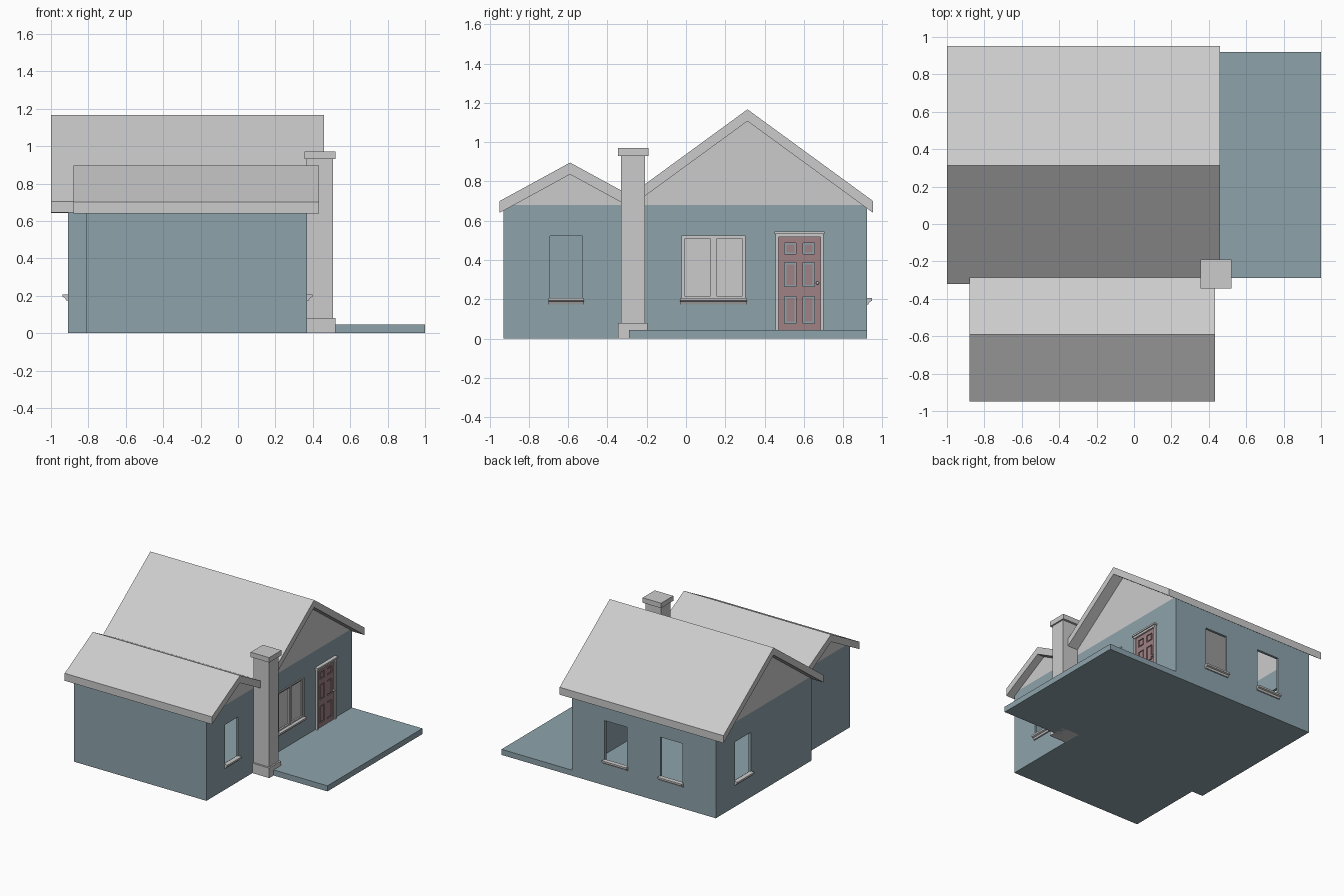
import bpy, bmesh
from math import radians

if "Cube" in bpy.data.objects:
    bpy.data.objects.remove(bpy.data.objects["Cube"])


def material(name, rgb):
    m = bpy.data.materials.new(name)
    m.diffuse_color = (*rgb, 1)
    m.use_nodes = True
    m.node_tree.nodes["Principled BSDF"].inputs["Base Color"].default_value = m.diffuse_color
    return m


WALL = material("wall_paint", (0.27, 0.37, 0.41))
DOOR = material("door_paint", (0.35, 0.22, 0.235))


def finish(name, bm, mat=None):
    bmesh.ops.recalc_face_normals(bm, faces=bm.faces)
    me = bpy.data.meshes.new(name)
    bm.to_mesh(me)
    bm.free()
    ob = bpy.data.objects.new(name, me)
    bpy.context.collection.objects.link(ob)
    if mat:
        me.materials.append(mat)
    return ob


def prism(name, pts, a, b, axis="x", mat=None):
    """Extrude a 2D profile along x (points are y, z) or z (points are x, y)."""
    bm = bmesh.new()
    put = (lambda p, t: (t, *p)) if axis == "x" else (lambda p, t: (*p, t))
    lo = [bm.verts.new(put(p, a)) for p in pts]
    hi = [bm.verts.new(put(p, b)) for p in pts]
    bm.faces.new(lo)
    bm.faces.new(hi)
    n = len(pts)
    for i in range(n):
        j = (i + 1) % n
        bm.faces.new((lo[i], lo[j], hi[j], hi[i]))
    return finish(name, bm, mat)


def box(name, x, y, z, mat=None):
    return prism(name, [(x[0], y[0]), (x[1], y[0]), (x[1], y[1]), (x[0], y[1])], *z, "z", mat)


def cut(target, cutter):
    m = target.modifiers.new("cut", "BOOLEAN")
    m.object = cutter
    m.operation = "DIFFERENCE"
    m.solver = "EXACT"
    bpy.context.view_layer.objects.active = target
    bpy.ops.object.modifier_apply(modifier=m.name)
    bpy.data.objects.remove(cutter)


def footprint(t):
    """L-shaped house outline, inset by t."""
    r = 0.37 - t
    return [(-0.81 + t, -0.93 + t), (r, -0.93 + t), (r, 0.92 - t),
            (-0.91 + t, 0.92 - t), (-0.91 + t, -0.30 + t), (-0.81 + t, -0.30 + t)]


# Hollow walls with a floor
T = 0.02
walls = prism("walls", footprint(0), 0, 0.68, "z", WALL)
cut(walls, prism("cutter", footprint(T), 0.03, 1, "z"))


# Window openings, each with a moulded sill
def sill(x, y, width, angle):
    prof = [(0.01, 0.172), (-0.008, 0.175), (-0.015, 0.188), (-0.027, 0.193),
            (-0.027, 0.207), (0.01, 0.207)]
    ob = prism("window_sill", prof, -width / 2, width / 2)
    ob.location = (x, y, 0)
    ob.rotation_euler.z = radians(angle)


def window(x, y, width, angle):
    h, d = width / 2, 0.05
    dx, dy = (h, d) if angle in (0, 180) else (d, h)
    cut(walls, box("cutter", (x - dx, x + dx), (y - dy, y + dy), (0.2, 0.522)))
    sill(x, y, width + 0.016, angle)


window(0.37, -0.61, 0.166, 90)
window(0.37, 0.14, 0.325, 90)
window(-0.91, 0.575, 0.2, -90)
window(-0.515, 0.92, 0.2, 180)
window(-0.02, 0.92, 0.2, 180)


# Double window: frame, two sashes and panes
def frame(name, x, y, z, w):
    box(name, x, (y[0], y[0] + w), z)
    box(name, x, (y[1] - w, y[1]), z)
    inner = (y[0] + w, y[1] - w)
    box(name, x, inner, (z[0], z[0] + w))
    box(name, x, inner, (z[1] - w, z[1]))


frame("window_frame", (0.345, 0.378), (-0.024, 0.304), (0.2, 0.524), 0.007)
box("window_mullion", (0.345, 0.376), (0.134, 0.146), (0.207, 0.517))
for y0, y1 in ((-0.017, 0.134), (0.146, 0.297)):
    frame("window_sash", (0.35, 0.371), (y0, y1), (0.207, 0.517), 0.01)
    box("window_pane", (0.355, 0.359), (y0 + 0.01, y1 - 0.01), (0.217, 0.507))


# Roofs: slabs with plumb-cut eaves, and gable ends
def roof(name, ridge_y, ridge_z, y0, y1, slope, x0, x1):
    z0 = ridge_z - slope * (ridge_y - y0)
    z1 = ridge_z - slope * (y1 - ridge_y)
    t = 0.06
    prism(name, [(y0, z0), (ridge_y, ridge_z), (y1, z1), (y1, z1 - t),
                 (ridge_y, ridge_z - t), (y0, z0 - t)], x0, x1)


def gable(name, y0, y1, ridge_y, peak, x0, x1):
    prof = [(y0, 0.68), (y1, 0.68), (ridge_y, peak)]
    prism(name, prof, x0, x0 + T)
    prism(name, prof, x1 - T, x1)


roof("main_roof", 0.313, 1.167, -0.32, 0.951, 0.73, -1, 0.46)
roof("wing_roof", -0.59, 0.896, -0.949, -0.275, 0.545, -0.88, 0.432)
gable("main_gable", -0.30, 0.92, 0.313, 1.125, -0.91, 0.37)
gable("wing_gable", -0.93, -0.26, -0.59, 0.855, -0.81, 0.37)

# Patio
box("patio", (0.37, 1), (-0.29, 0.92), (0, 0.045), WALL)

# Chimney
box("chimney_base", (0.36, 0.52), (-0.345, -0.195), (0, 0.08))
box("chimney_shaft", (0.367, 0.508), (-0.33, -0.208), (0.08, 0.93))
box("chimney_cap", (0.355, 0.52), (-0.345, -0.19), (0.93, 0.97))

# Front door with casing and stepped head
box("door_jamb", (0.365, 0.387), (0.456, 0.472), (0.045, 0.52))
box("door_jamb", (0.365, 0.387), (0.684, 0.70), (0.045, 0.52))
box("door_head", (0.365, 0.391), (0.456, 0.70), (0.517, 0.533))
box("door_cornice", (0.365, 0.399), (0.45, 0.706), (0.533, 0.546))
door = box("door", (0.36, 0.378), (0.472, 0.684), (0.045, 0.517), DOOR)
for y0, y1 in ((0.502, 0.56), (0.596, 0.654)):
    for z0, z1 in ((0.078, 0.215), (0.265, 0.387), (0.43, 0.487)):
        cut(door, box("cutter", (0.37, 0.4), (y0, y1), (z0, z1)))
        box("door_panel", (0.368, 0.376), (y0 + 0.009, y1 - 0.009), (z0 + 0.009, z1 - 0.009), DOOR)

# Door knob
bm = bmesh.new()
bmesh.ops.create_uvsphere(bm, u_segments=12, v_segments=8, radius=0.008)
knob = finish("door_knob", bm)
knob.location = (0.39, 0.669, 0.283)
box("knob_plate", (0.376, 0.386), (0.664, 0.674), (0.275, 0.291))
